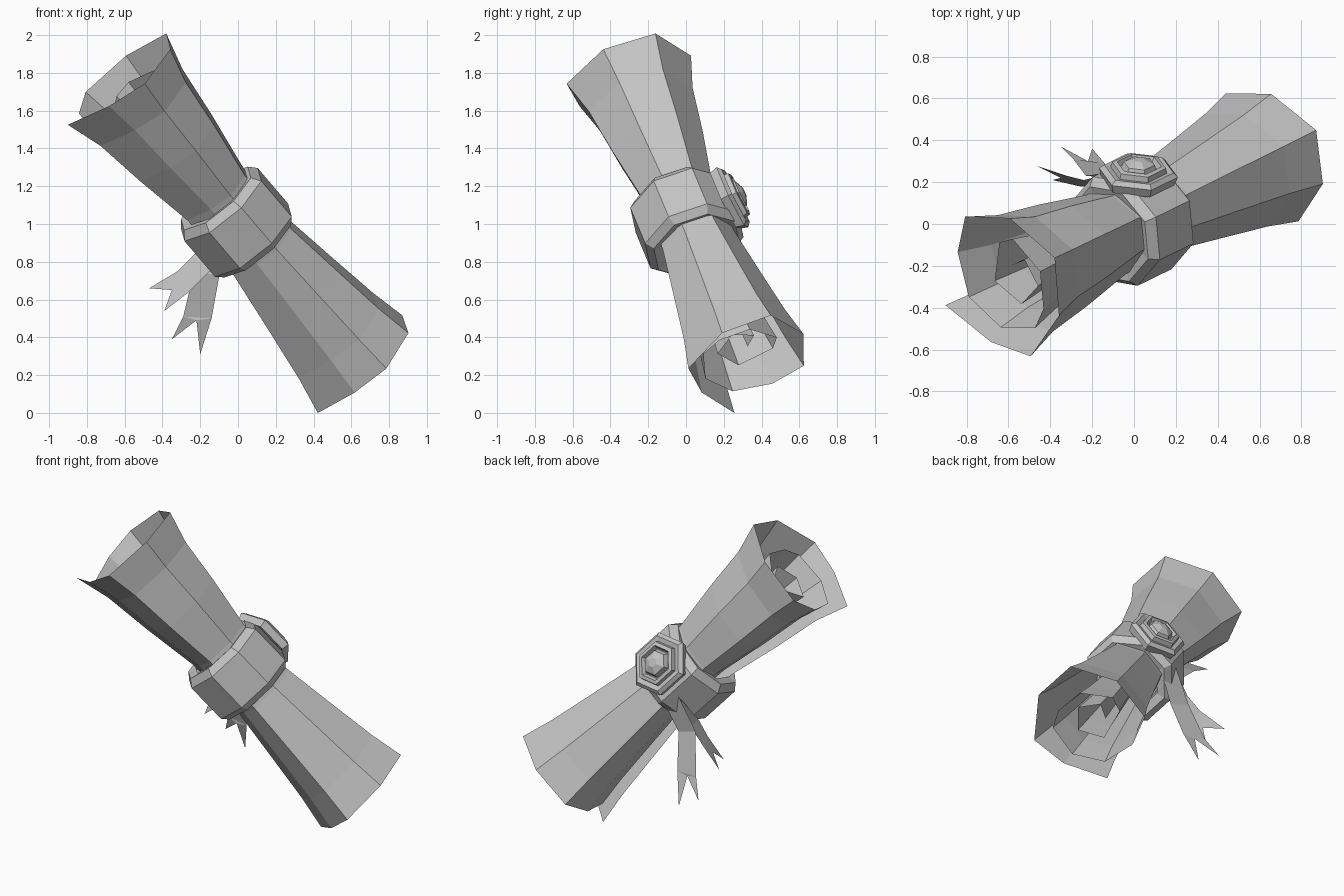
import bpy, bmesh, math
from mathutils import Vector

if "Cube" in bpy.data.objects:
    bpy.data.objects.remove(bpy.data.objects["Cube"], do_unlink=True)

mat = bpy.data.materials.new("plain grey")
mat.use_nodes = True
mat.diffuse_color = (0.55, 0.55, 0.55, 1)
mat.node_tree.nodes["Principled BSDF"].inputs["Base Color"].default_value = (0.55, 0.55, 0.55, 1)

# Frame of the tilted roll: axis runs down its length, side and up span the section
CENTRE = Vector((0.012, 0.015, 1.01))
AXIS = Vector((0.618, 0.302, -0.725)).normalized()
SIDE = Vector((AXIS.y, -AXIS.x, 0)).normalized()
UP = SIDE.cross(AXIS).normalized()
if UP.z < 0:
    UP = -UP


def radial(deg):
    a = math.radians(deg)
    return SIDE * math.cos(a) + UP * math.sin(a)


def make(name, bm):
    mesh = bpy.data.meshes.new(name)
    bm.to_mesh(mesh)
    bm.free()
    mesh.materials.append(mat)
    obj = bpy.data.objects.new(name, mesh)
    bpy.context.collection.objects.link(obj)


def loft(name, rows, closed=False, cap=False):
    """Skin a list of equally long point rows with quads."""
    bm = bmesh.new()
    grid = [[bm.verts.new(p) for p in row] for row in rows]
    n = len(grid[0])
    for a, b in zip(grid, grid[1:]):
        for i in range(n if closed else n - 1):
            j = (i + 1) % n
            bm.faces.new((a[i], a[j], b[j], b[i]))
    if cap:
        bm.faces.new(grid[-1])
    bmesh.ops.recalc_face_normals(bm, faces=bm.faces)
    make(name, bm)


# Rolled sheet: a faceted spiral (angle, radius), pinched in the middle, inner turns recessed
turns = [(-96, .36), (-45, .295), (-5, .35), (45, .335), (92, .365), (142, .34),
         (188, .37), (221, .31), (265, .275), (312, .25), (360, .24), (388, .2),
         (445, .17), (512, .2), (540, .19), (615, .15), (690, .13), (765, .1),
         (860, .09), (930, .08)]
pinch = [(-1, 1.03), (-.8, .86), (-.52, .75), (-.2, .59), (0, .57),
         (.18, .6), (.52, .74), (.8, .86), (1, .98)]
loft("rolled_sheet",
     [[CENTRE + AXIS * t * (1.06 - .01 * k) + radial(deg) * r * s
       for k, (deg, r) in enumerate(turns)] for t, s in pinch])

# Belt: octagonal band with bevelled rims
band = [(-.18, .19), (-.19, .245), (-.145, .282), (.115, .282), (.155, .245), (.14, .19)]
loft("belt", [[CENTRE + AXIS * h - UP * .018 + radial(45 * k - 95) * r for k in range(8)]
              for h, r in band], closed=True)

# Seal: stepped hexagonal plate with a faceted stone
OUT = radial(140)
ACROSS = AXIS.cross(OUT)


def seal(name, steps):
    loft(name, [[CENTRE + OUT * h - AXIS * .02
                 + AXIS * r * math.cos(math.tau * k / 6)
                 + ACROSS * r * .9 * math.sin(math.tau * k / 6)
                 for k in range(6)] for h, r in steps], closed=True, cap=True)


seal("seal_plate", [(.22, .19), (.265, .205), (.285, .18), (.275, .13)])
seal("seal_rim", [(.26, .15), (.305, .14), (.31, .115), (.285, .1)])
seal("seal_stone", [(.27, .1), (.315, .08), (.335, .03)])


# Ribbon tails: flat strips ending in notched points, from seal to tips
def ribbon(name, left, right, notch):
    bm = bmesh.new()
    a = [bm.verts.new(p) for p in left]
    b = [bm.verts.new(p) for p in right]
    c = bm.verts.new(notch)
    for i in range(len(a) - 2):
        bm.faces.new((a[i], a[i + 1], b[i + 1], b[i]))
    bm.faces.new((a[-2], a[-1], c))
    bm.faces.new((a[-2], c, b[-2]))
    bm.faces.new((b[-2], c, b[-1]))
    make(name, bm)


ribbon("short_ribbon",
       [(-.08, .25, 1.0), (-.24, .21, .83), (-.32, .23, .75), (-.47, .28, .66)],
       [(0, .25, .95), (-.15, .17, .75), (-.26, .18, .64), (-.39, .21, .54)],
       (-.35, .22, .65))
ribbon("long_ribbon",
       [(-.1, .25, 1.0), (-.23, .23, .76), (-.29, .31, .51), (-.35, .37, .39)],
       [(.02, .25, .95), (-.1, .22, .72), (-.14, .29, .5), (-.2, .36, .31)],
       (-.22, .3, .49))
